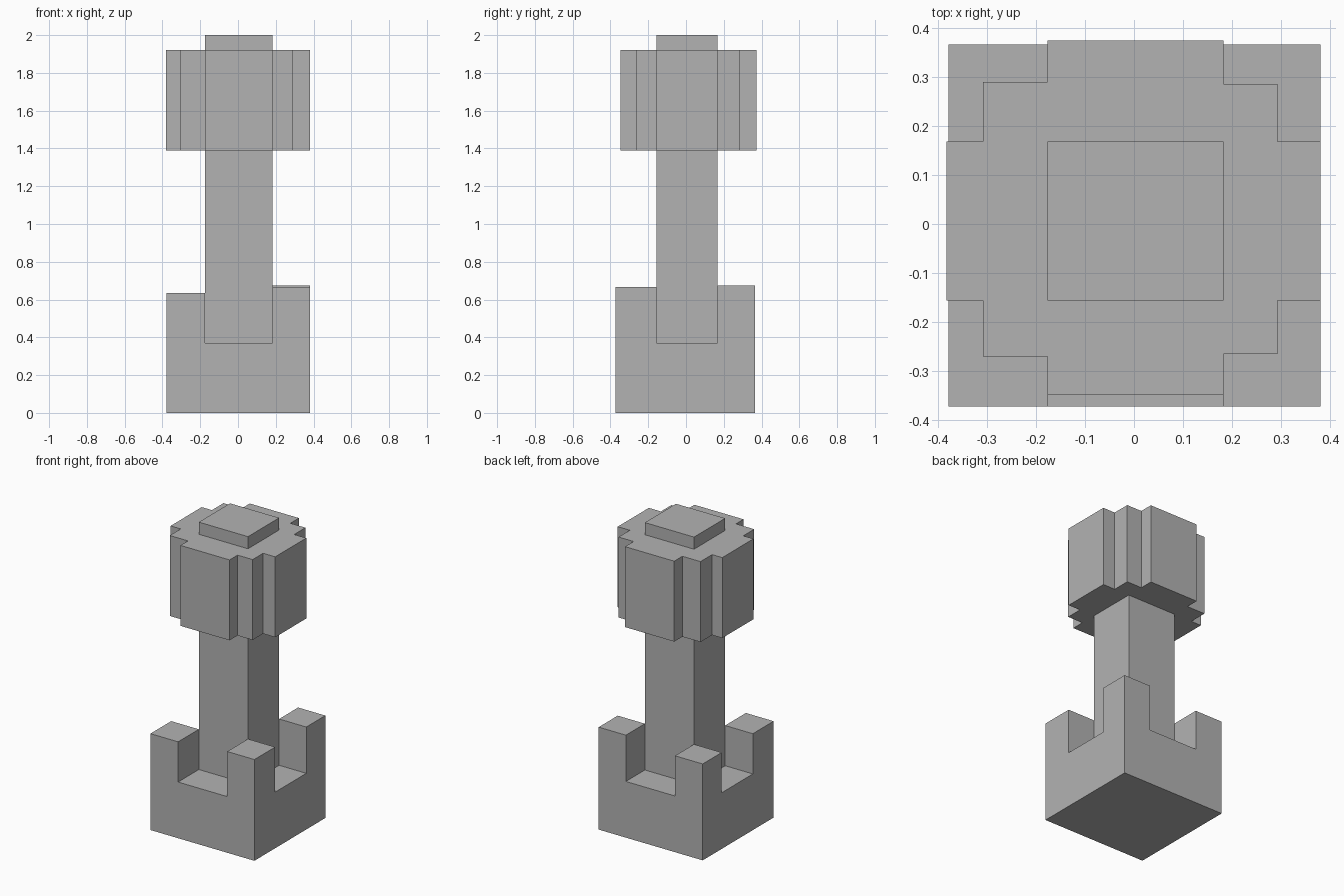
import bpy, bmesh, math

if "Cube" in bpy.data.objects:
    bpy.data.objects.remove(bpy.data.objects["Cube"])

stone = bpy.data.materials.new("stone_grey")
stone.diffuse_color = (0.45, 0.45, 0.45, 1)
stone.use_nodes = True
stone.node_tree.nodes["Principled BSDF"].inputs["Base Color"].default_value = stone.diffuse_color

# Shaft footprint, shared by base notches and head arms
X0, X1, Y0, Y1 = -0.176, 0.182, -0.156, 0.168


def finish(name, bm):
    bmesh.ops.dissolve_limit(bm, angle_limit=math.radians(1), verts=bm.verts[:], edges=bm.edges[:])
    bmesh.ops.recalc_face_normals(bm, faces=bm.faces[:])
    mesh = bpy.data.meshes.new(name)
    bm.to_mesh(mesh)
    bm.free()
    mesh.materials.append(stone)
    obj = bpy.data.objects.new(name, mesh)
    bpy.context.collection.objects.link(obj)
    return obj


def extrude_up(bm, z0, z1):
    """Close a flat sheet into a solid and return its top faces."""
    res = bmesh.ops.extrude_face_region(bm, geom=bm.faces[:], use_keep_orig=True)
    verts = [g for g in res["geom"] if isinstance(g, bmesh.types.BMVert)]
    bmesh.ops.translate(bm, verts=verts, vec=(0, 0, z1 - z0))
    return [g for g in res["geom"] if isinstance(g, bmesh.types.BMFace)]


def prism(name, outline, z0, z1):
    bm = bmesh.new()
    bm.faces.new([bm.verts.new((x, y, z0)) for x, y in outline])
    extrude_up(bm, z0, z1)
    return finish(name, bm)


# Base block: 3 x 3 grid, with the four corner cells raised into posts
bm = bmesh.new()
xs, ys = (-0.378, X0, X1, 0.38), (-0.372, Y0, Y1, 0.366)
grid = [[bm.verts.new((x, y, 0)) for x in xs] for y in ys]
for j in range(3):
    for i in range(3):
        bm.faces.new((grid[j][i], grid[j][i + 1], grid[j + 1][i + 1], grid[j + 1][i]))
top = extrude_up(bm, 0, 0.37)
corners = []
for f in top:
    c = f.calc_center_median()
    if not X0 < c.x < X1 and not Y0 < c.y < Y1:
        corners.append(f)
for f in bmesh.ops.extrude_discrete_faces(bm, faces=corners)["faces"]:
    c = f.calc_center_median()
    height = 0.635 if c.x < 0 else (0.667 if c.y < 0 else 0.675)
    for v in f.verts:
        v.co.z = height
finish("base_with_corner_posts", bm)

# Square shaft, rising through the head to form the cap
prism("shaft", [(X0, Y0), (X1, Y0), (X1, Y1), (X0, Y1)], 0.37, 2.0)

# Head: stepped cross outline, counter-clockwise
head = [
    (X0, -0.348), (X1, -0.348), (X1, -0.265), (0.292, -0.265), (0.292, Y0),
    (0.38, Y0), (0.38, Y1), (0.292, Y1), (0.292, 0.285), (X1, 0.285),
    (X1, 0.374), (X0, 0.374), (X0, 0.289), (-0.308, 0.289), (-0.308, Y1),
    (-0.382, Y1), (-0.382, Y0), (-0.308, Y0), (-0.308, -0.27), (X0, -0.27),
]
prism("stepped_head", head, 1.39, 1.92)
